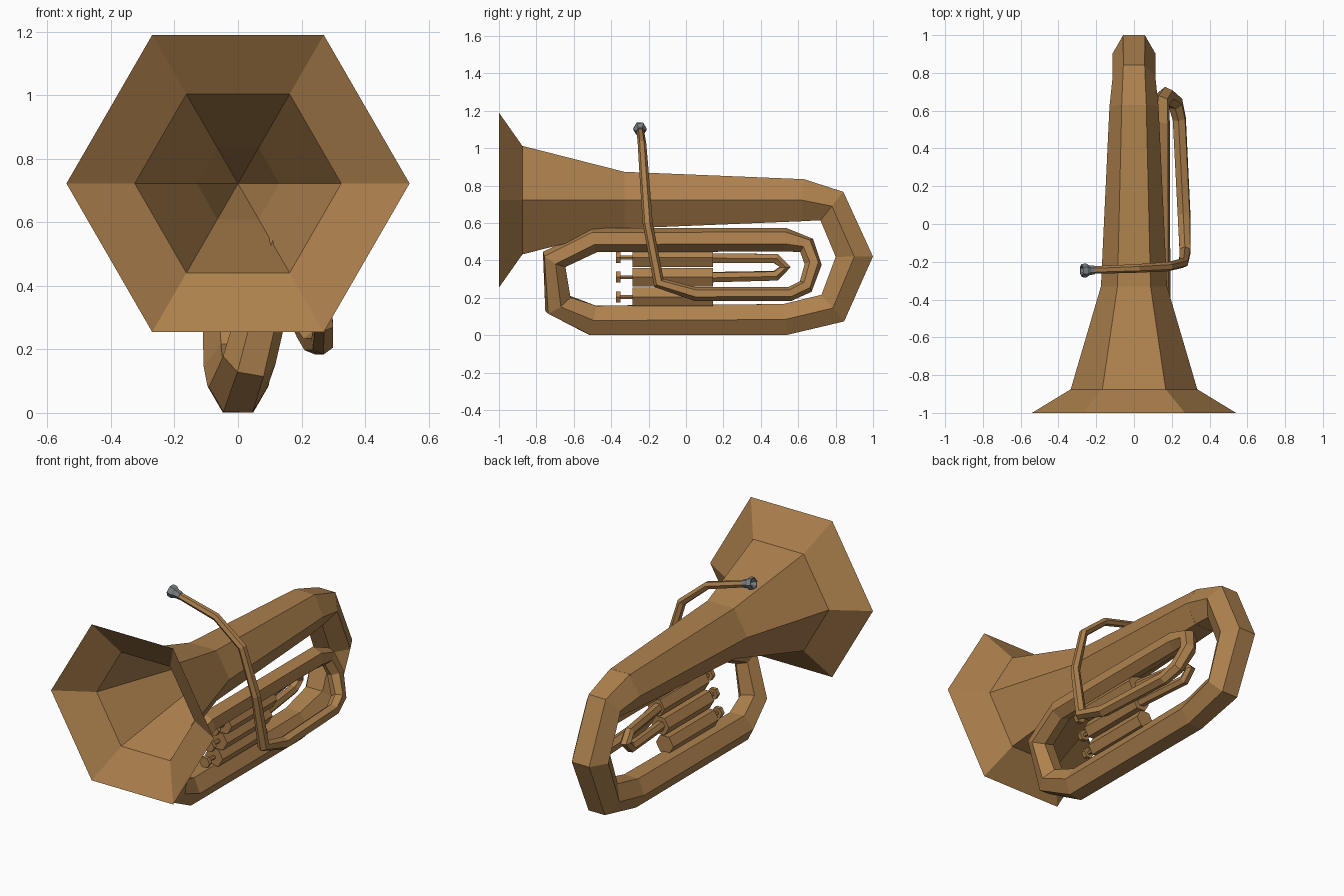
import bpy, bmesh, math
from mathutils import Vector

cube = bpy.data.objects.get("Cube")
if cube:
    bpy.data.objects.remove(cube, do_unlink=True)


def material(name, color):
    m = bpy.data.materials.new(name)
    m.diffuse_color = (*color, 1)
    m.use_nodes = True
    m.node_tree.nodes["Principled BSDF"].inputs["Base Color"].default_value = (*color, 1)
    return m


BRASS = material("warm brass", (0.42, 0.22, 0.075))
STEEL = material("grey steel", (0.20, 0.22, 0.235))
SIDES = 6


def loft(name, rings, mat):
    """Skin six-sided rings given as (centre, side axis, up axis, radius)."""
    bm = bmesh.new()
    loops = []
    for c, u, v, r in rings:
        angles = [2 * math.pi * i / SIDES for i in range(SIDES)]
        loops.append([bm.verts.new(c + r * (u * math.cos(a) + v * math.sin(a))) for a in angles])
    for a, b in zip(loops, loops[1:]):
        for i in range(SIDES):
            j = (i + 1) % SIDES
            bm.faces.new((a[i], a[j], b[j], b[i]))
    bm.faces.new(loops[0][::-1])
    bm.faces.new(loops[-1])
    bmesh.ops.recalc_face_normals(bm, faces=bm.faces)
    mesh = bpy.data.meshes.new(name)
    bm.to_mesh(mesh)
    bm.free()
    mesh.materials.append(mat)
    obj = bpy.data.objects.new(name, mesh)
    bpy.context.collection.objects.link(obj)
    return obj


def sweep(name, path, mat):
    """Tube along (x, y, z, radius) points, carrying the side axis along."""
    pts = [Vector(p[:3]) for p in path]
    u = Vector((1, 0, 0))
    rings = []
    for i, p in enumerate(pts):
        t = Vector()
        if i > 0:
            t += (p - pts[i - 1]).normalized()
        if i < len(pts) - 1:
            t += (pts[i + 1] - p).normalized()
        t.normalize()
        u = (u - t * u.dot(t)).normalized()
        rings.append((p, u, t.cross(u), path[i][3]))
    return loft(name, rings, mat)


def turn(name, origin, axis, profile, mat):
    """Six-sided turned part; profile is (distance along axis, radius)."""
    o, t = Vector(origin), Vector(axis).normalized()
    side = Vector((1, 0, 0)) if abs(t.x) < 0.7 else Vector((0, 1, 0))
    u = (side - t * side.dot(t)).normalized()
    return loft(name, [(o + t * d, u, t.cross(u), r) for d, r in profile], mat)


# Bell: inner funnel, rim, then outer wall tapering back
turn("bell", (0, 0, 0.722), (0, 1, 0),
     [(0.3, 0.001), (-0.33, 0.13), (-0.875, 0.325), (-1, 0.54),
      (-0.875, 0.335), (-0.33, 0.175), (0.62, 0.13)], BRASS)

# Wound tubing: back bow, lower run, front bow, inner loop and lead pipe
sweep("wound_tubing", [
    (0, 0.5, 0.722, 0.13), (0, 0.62, 0.722, 0.13),
    (0, 0.78, 0.69, 0.113), (0, 0.90, 0.42, 0.115),
    (0, 0.785, 0.145, 0.108), (0, 0.53, 0.084, 0.096),
    (0, -0.50, 0.08, 0.092), (0.035, -0.685, 0.165, 0.085),
    (0.10, -0.705, 0.405, 0.075), (0.13, -0.49, 0.508, 0.067),
    (0.13, 0.53, 0.51, 0.064), (0.14, 0.645, 0.48, 0.05),
    (0.17, 0.68, 0.378, 0.046), (0.22, 0.64, 0.26, 0.042),
    (0.24, 0.555, 0.22, 0.038), (0.265, 0.05, 0.22, 0.037),
    (0.27, -0.145, 0.28, 0.033), (0.262, -0.205, 0.60, 0.027),
    (0.185, -0.225, 0.88, 0.025), (0.02, -0.235, 1.02, 0.023),
    (-0.23, -0.244, 1.092, 0.02)], BRASS)

# Mouthpiece: flared cup with a hollow
turn("mouthpiece", (-0.21, -0.244, 1.088), (-0.25, -0.01, 0.07),
     [(0, 0.023), (0.025, 0.025), (0.045, 0.037), (0.07, 0.035),
      (0.07, 0.028), (0.035, 0.008)], STEEL)

# Valves with stems and finger buttons, leaning along the loop
for label, x, z in (("lower", 0.04, 0.205), ("middle", 0.07, 0.31), ("upper", 0.10, 0.415)):
    for part, start, end, r in (("valve", -0.285, 0.145, 0.058),
                                ("stem", -0.355, -0.28, 0.012),
                                ("button", -0.375, -0.35, 0.034)):
        turn(f"{label}_{part}", (x, 0, z), (0, 1, 0), [(start, r), (end, r)], BRASS)

# Tuning slide: hairpin behind the valves
sweep("tuning_slide", [
    (0.09, 0.12, 0.412, 0.03), (0.04, 0.48, 0.41, 0.03),
    (0.03, 0.53, 0.365, 0.032), (0.03, 0.48, 0.318, 0.03),
    (0.07, 0.12, 0.31, 0.03)], BRASS)
